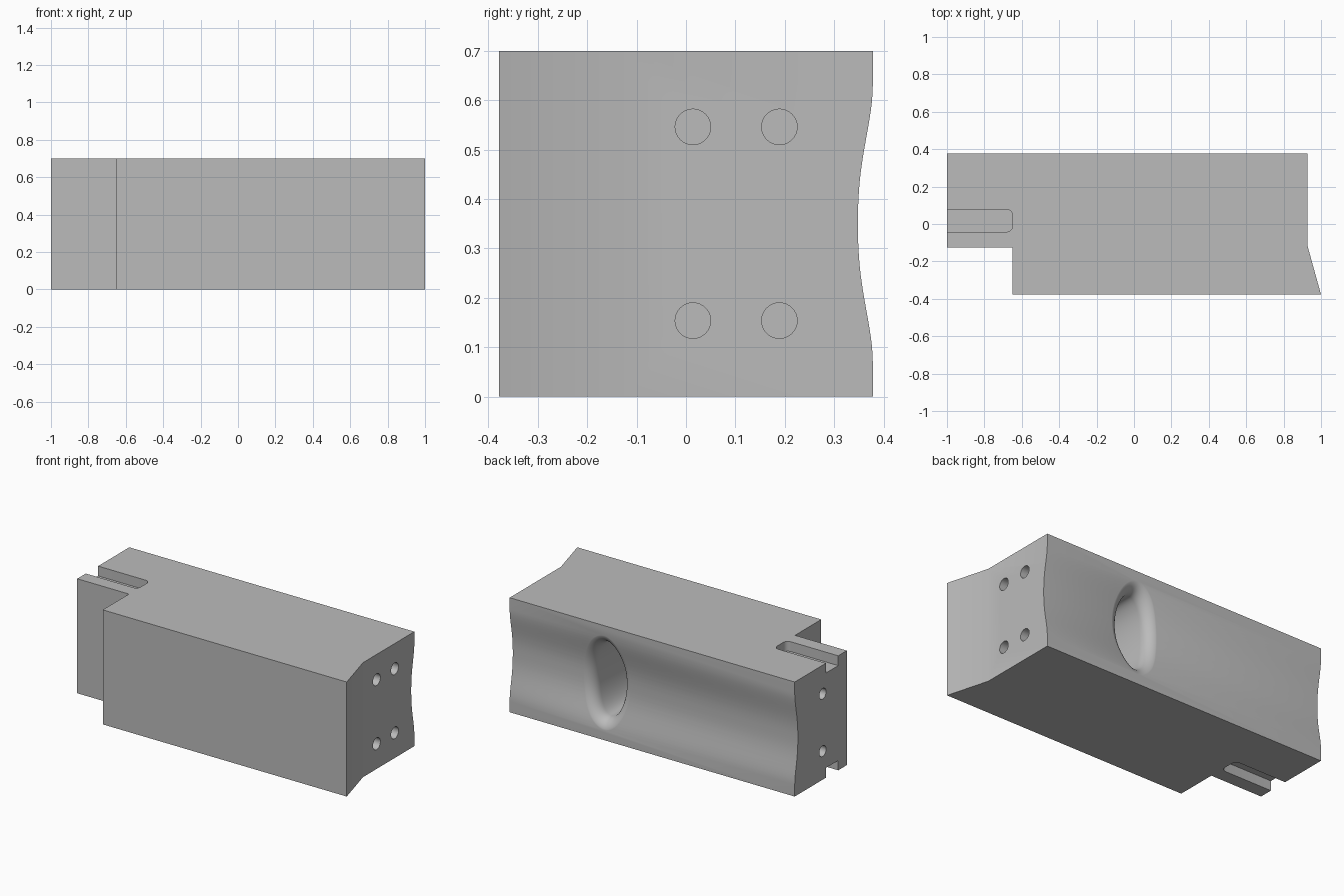
import bpy
import bmesh
from math import pi, sin, cos, radians
from mathutils import Vector

cube = bpy.data.objects.get("Cube")
if cube:
    bpy.data.objects.remove(cube)

MID = 0.35          # half the block height


def link(name, bm):
    bmesh.ops.recalc_face_normals(bm, faces=bm.faces)
    mesh = bpy.data.meshes.new(name)
    bm.to_mesh(mesh)
    bm.free()
    obj = bpy.data.objects.new(name, mesh)
    bpy.context.collection.objects.link(obj)
    return obj


def loft(name, rings):
    """Closed solid through a list of matching point rings."""
    bm = bmesh.new()
    loops = [[bm.verts.new(p) for p in ring] for ring in rings]
    n = len(loops[0])
    for a, b in zip(loops, loops[1:]):
        for i in range(n):
            j = (i + 1) % n
            bm.faces.new((a[i], a[j], b[j], b[i]))
    bm.faces.new(loops[0])
    bm.faces.new(loops[-1])
    return link(name, bm)


def prism_z(name, outline, z0, z1):
    return loft(name, [[(x, y, z) for x, y in outline] for z in (z0, z1)])


def combine(target, tool, operation):
    tool.hide_render = True
    mod = target.modifiers.new(operation.title(), 'BOOLEAN')
    mod.operation = operation
    mod.solver = 'EXACT'
    mod.object = tool
    bpy.context.view_layer.objects.active = target
    bpy.ops.object.modifier_apply(modifier=mod.name)
    bpy.data.objects.remove(tool)


def groove(z):
    """Depth of the hollowed back surface at height z."""
    u = min(abs(z - MID) / 0.28, 1) ** 1.3
    return 0.348 + 0.03 * u * u * (3 - 2 * u)


# Block: plan outline with a step and a flared end
plan = [(-1, -0.125), (-0.65, -0.125), (-0.65, -0.378), (1, -0.378),
        (0.928, -0.118), (0.928, 0.5), (-1, 0.5)]
block = prism_z("block", plan, -0.1, 0.8)

# Side section with the hollow back
heights = [0] + [0.07 + 0.56 * i / 32 for i in range(33)] + [0.7]
section = [(-0.5, 0)] + [(groove(z), z) for z in heights] + [(-0.5, 0.7)]
side = loft("side_section", [[(x, y, z) for y, z in section] for x in (-1.2, 1.2)])
combine(block, side, 'INTERSECT')

# Shallow slots in top and bottom at the stepped end
R = 0.03
slot = [(-1.1, -0.042)]
for cy, start in ((-0.042 + R, -pi / 2), (0.077 - R, 0)):
    for i in range(7):
        a = start + i * pi / 12
        slot.append((-0.65 - R + R * cos(a), cy + R * sin(a)))
slot.append((-1.1, 0.077))
for z0, z1 in ((0.64, 0.8), (-0.1, 0.06)):
    combine(block, prism_z("slot_cutter", slot, z0, z1), 'DIFFERENCE')


# Round bolt holes in both ends
def drill(x, y, z, radius, depth):
    rings = [[(px, y + radius * cos(k * pi / 16), z + radius * sin(k * pi / 16))
              for k in range(32)] for px in (x - depth, x + depth)]
    combine(block, loft("hole_cutter", rings), 'DIFFERENCE')


for dz in (-1, 1):
    for y in (0.014, 0.189):
        drill(0.928, y, MID + dz * 0.196, 0.036, 0.2)
    drill(-1, 0.108, MID + dz * 0.175, 0.033, 0.2)

# Oval pocket in the back with a rounded lip
LIP = 0.075


def oval(offset, y=None, drop=0):
    ring = []
    for k in range(64):
        a = k * pi / 32
        z = MID + (0.23 + offset) * sin(a)
        ring.append((0.29 + (0.1 + offset) * cos(a),
                     groove(z) + 0.002 - drop if y is None else y, z))
    return ring


rings = [oval(LIP, y=0.6)]
for i in range(11):
    a = i * pi / 20
    rings.append(oval(LIP * (1 - sin(a)), drop=LIP * (1 - cos(a))))
rings.append(oval(0, y=0))
combine(block, loft("pocket_cutter", rings), 'DIFFERENCE')

# Plain grey finish
grey = bpy.data.materials.new("grey")
grey.use_nodes = True
colour = (0.5, 0.5, 0.5, 1)
grey.diffuse_color = colour
grey.node_tree.nodes["Principled BSDF"].inputs["Base Color"].default_value = colour
block.data.materials.clear()
block.data.materials.append(grey)
for face in block.data.polygons:
    face.material_index = 0

bpy.ops.object.select_all(action='DESELECT')
block.select_set(True)
bpy.context.view_layer.objects.active = block
bpy.ops.object.shade_smooth_by_angle(angle=radians(30))
